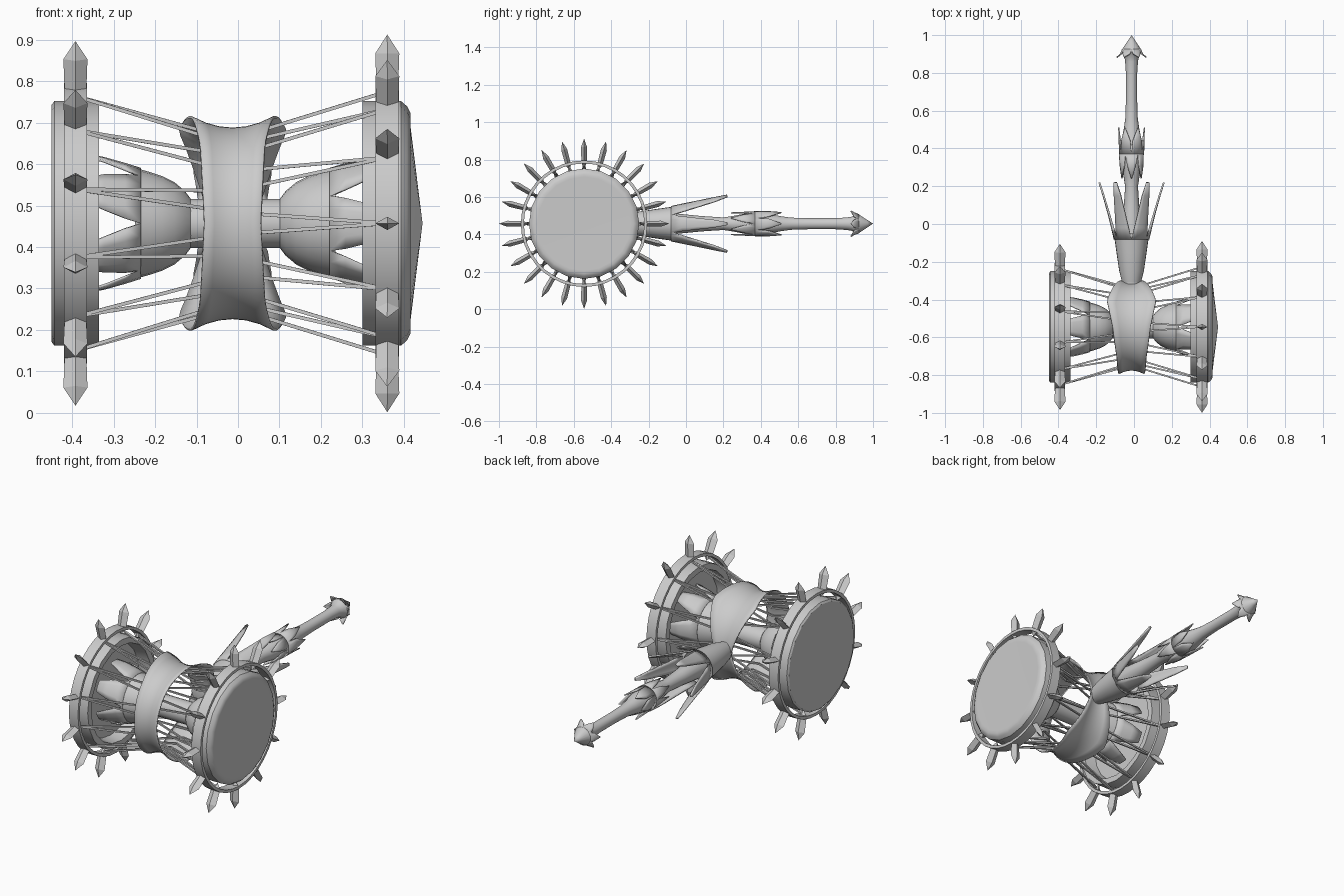
import bpy, bmesh, math
from mathutils import Vector

if "Cube" in bpy.data.objects:
    bpy.data.objects.remove(bpy.data.objects["Cube"])

CY, CZ, CX = -0.545, 0.457, -0.013   # drum axis (y, z) and handle axis (x)
grey = bpy.data.materials.new("plain_grey")
grey.diffuse_color = (0.6, 0.6, 0.6, 1)
grey.use_nodes = True
grey.node_tree.nodes["Principled BSDF"].inputs["Base Color"].default_value = grey.diffuse_color


def drum(a, r, t):      # point around the drum axis, angle 0 at the front
    return Vector((a, CY - r * math.cos(t), CZ + r * math.sin(t)))


def grip(a, r, t):      # point around the handle axis
    return Vector((CX + r * math.cos(t), a, CZ + r * math.sin(t)))


def finish(bm, name, thick=0.0, smooth=35):
    bmesh.ops.remove_doubles(bm, verts=bm.verts, dist=0.0002)
    bmesh.ops.recalc_face_normals(bm, faces=bm.faces)
    me = bpy.data.meshes.new(name)
    bm.to_mesh(me)
    bm.free()
    me.materials.append(grey)
    ob = bpy.data.objects.new(name, me)
    bpy.context.collection.objects.link(ob)
    if thick:
        mod = ob.modifiers.new("thickness", 'SOLIDIFY')
        mod.thickness = thick
        mod.offset = 0
    if smooth:
        bpy.ops.object.select_all(action='DESELECT')
        bpy.context.view_layer.objects.active = ob
        ob.select_set(True)
        bpy.ops.object.shade_smooth_by_angle(angle=math.radians(smooth))
    return ob


def grid(bm, rows):
    vs = [[bm.verts.new(p) for p in row] for row in rows]
    for a, b in zip(vs, vs[1:]):
        for i in range(len(a) - 1):
            bm.faces.new((a[i], a[i + 1], b[i + 1], b[i]))


def lathe(name, frame, profile, n, smooth=35):
    bm = bmesh.new()
    rows = [[frame(a, max(r, 0.00001), 2 * math.pi * i / n) for i in range(n + 1)]
            for a, r in profile]
    grid(bm, rows)
    bmesh.ops.dissolve_degenerate(bm, edges=bm.edges, dist=0.0001)
    return finish(bm, name, 0, smooth)


def petals(name, frame, rows, phase=0.0, count=6, cols=4, thick=0.006):
    # rows: position along axis, radius, half angle in degrees
    bm = bmesh.new()
    for k in range(count):
        c = math.radians(phase) + 2 * math.pi * k / count
        grid(bm, [[frame(a, r, c + math.radians(h) * (2 * j / cols - 1))
                   for j in range(cols + 1)] for a, r, h in rows])
    return finish(bm, name, thick)


def loft_rod(bm, p, q, r, n=4):
    d = (q - p).normalized()
    u = d.orthogonal().normalized()
    v = d.cross(u)
    rows = [[e + r * (u * math.cos(2 * math.pi * i / n) + v * math.sin(2 * math.pi * i / n))
             for i in range(n + 1)] for e in (p, q)]
    grid(bm, rows)


# Drum heads: left is flat, right bulges to a shallow cone
lathe("left_drum_head", drum, [(-0.45, 0), (-0.45, 0.285), (-0.443, 0.295), (-0.335, 0.295),
                               (-0.335, 0.262), (-0.40, 0.25), (-0.40, 0)], 20)
lathe("right_drum_head", drum, [(0.445, 0), (0.414, 0.25), (0.416, 0.266), (0.408, 0.282),
                                (0.393, 0.295), (0.30, 0.295), (0.30, 0.262),
                                (0.36, 0.25), (0.36, 0)], 20)

# Hoops and spikes; spikes of the two sides alternate
for side, x, phase in (("left", -0.392, 15), ("right", 0.360, 0)):
    lathe(side + "_hoop", drum, [(x - 0.028, 0.322), (x - 0.028, 0.338), (x + 0.028, 0.338),
                                 (x + 0.028, 0.322), (x - 0.028, 0.322)], 36)
    bm = bmesh.new()
    for k in range(12):
        t = math.radians(phase + 30 * k)
        out = drum(0, 1, t) - drum(0, 0, t)
        tan = drum(0, 1, t + math.pi / 2) - drum(0, 0, t)
        mid = drum(x, 0, t)
        ring = [Vector((0.029, 0, 0)), tan * 0.016, Vector((-0.029, 0, 0)), tan * -0.016]
        ring.append(ring[0])
        grid(bm, [[mid + out * r + s * o for o in ring]
                  for r, s in ((0.295, 0.01), (0.325, 0.9), (0.41, 1), (0.455, 0.005))])
    finish(bm, side + "_spikes", 0, 0)

# Tension ropes zigzagging through the waist
bm = bmesh.new()
for k in range(12):
    for s in (-1, 1):
        t = math.radians(30 * k)
        waist = drum(CX, 0.205, t + s * math.radians(7.5))
        loft_rod(bm, drum(0.36, 0.318, t), waist, 0.006)
        loft_rod(bm, drum(-0.392, 0.318, t + s * math.radians(15)), waist, 0.006)
finish(bm, "tension_ropes", 0, 0)

# Hourglass core with petal cups opening toward each head
lathe("waist_core", drum, [(-0.13, 0.06), (0.11, 0.06)], 18)
for side, s, off, phase in (("left", -1, 0.0, 30), ("right", 1, 0.0, 0)):
    cup = [(0.10, 0.058), (0.115, 0.078), (0.14, 0.099), (0.17, 0.114),
           (0.20, 0.124), (0.235, 0.134)]
    o = CX if s < 0 else 0.0
    lathe(side + "_cup", drum, [(s * a + o, r) for a, r in cup], 24, 40)
    petals(side + "_cup_petals", drum, [(s * 0.222 + o, 0.131, 30), (s * 0.26 + o, 0.143, 25),
                                        (s * 0.31 + o, 0.157, 18), (s * 0.365 + o, 0.168, 10)], phase)

# Waist strap: concave band, widest toward the back, narrowing at the handle
keys = [(0, 0.068), (50, 0.078), (90, 0.10), (122, 0.13), (150, 0.092), (180, 0.05)]


def strap_width(d):
    d = abs(d)
    for (a, wa), (b, wb) in zip(keys, keys[1:]):
        if d <= b:
            return wa + (wb - wa) * (d - a) / (b - a)
    return keys[-1][1]


bm = bmesh.new()
rows = []
for i in range(61):
    d = -180 + 6 * i
    w = strap_width(d)
    rows.append([drum(CX + w * u, 0.228 + 0.028 * u * u * w / 0.1, math.radians(d))
                 for u in (-1, -0.66, -0.33, 0, 0.33, 0.66, 1)])
grid(bm, rows)
finish(bm, "waist_strap", 0.006)

# Handle: shaft, swelling and pointed pommel
lathe("handle_shaft", grip, [(-0.33, 0), (-0.32, 0.048), (-0.1, 0.06), (0.08, 0.042), (0.2, 0.034),
                             (0.25, 0.042), (0.32, 0.056), (0.38, 0.062), (0.44, 0.054),
                             (0.51, 0.040), (0.56, 0.033), (0.65, 0.030), (0.80, 0.030),
                             (0.86, 0.034), (0.885, 0.038), (0.91, 0.054), (0.925, 0.05),
                             (0.97, 0.02), (1.0, 0)], 18, 40)

# Cup at the handle root, splitting into six long prongs
lathe("handle_root", grip, [(-0.31, 0.05), (-0.25, 0.065), (-0.15, 0.08), (-0.05, 0.094)], 24)
petals("handle_prongs", grip, [(-0.08, 0.090, 30), (-0.02, 0.104, 22), (0.06, 0.124, 14),
                               (0.15, 0.149, 8), (0.22, 0.171, 2.5)], 0, thick=0.009)

# Small leaves on the swelling and behind the pommel
petals("swelling_front_leaves", grip, [(0.37, 0.064, 30), (0.31, 0.061, 22), (0.24, 0.058, 1)], 30)
petals("swelling_back_leaves", grip, [(0.37, 0.064, 30), (0.44, 0.065, 25), (0.51, 0.068, 1)], 0)
petals("pommel_leaves", grip, [(0.925, 0.048, 30), (0.90, 0.058, 22), (0.882, 0.078, 1)], 0)
